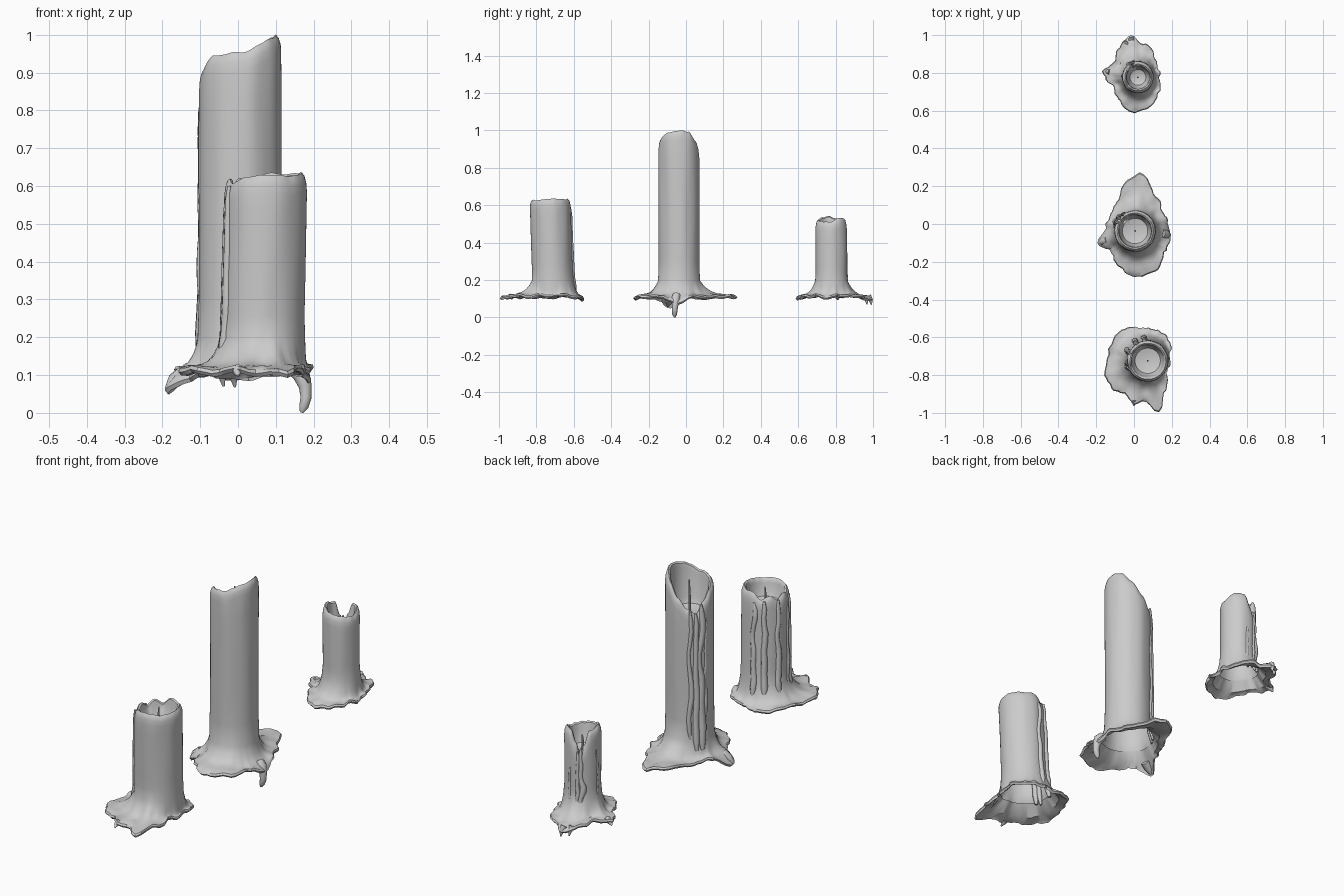
import bpy, bmesh
from math import sin, cos, pi, radians
from mathutils import Vector, noise

N = 80  # segments round each candle


def around(table, deg):
    """Smooth periodic lookup in a list of (degrees, value)."""
    deg %= 360
    t = [(table[-1][0] - 360, table[-1][1])] + table + [(table[0][0] + 360, table[0][1])]
    for (a, va), (b, vb) in zip(t, t[1:]):
        if a <= deg <= b:
            f = (deg - a) / (b - a)
            return va + (vb - va) * f * f * (3 - 2 * f)


def finish(name, bm, angle=35):
    bmesh.ops.recalc_face_normals(bm, faces=bm.faces)
    me = bpy.data.meshes.new(name)
    bm.to_mesh(me)
    bm.free()
    ob = bpy.data.objects.new(name, me)
    bpy.context.collection.objects.link(ob)
    bpy.ops.object.select_all(action='DESELECT')
    ob.select_set(True)
    bpy.context.view_layer.objects.active = ob
    bpy.ops.object.shade_smooth_by_angle(angle=radians(angle))
    return ob


def bridge(bm, rings):
    for a, b in zip(rings, rings[1:]):
        n = len(a)
        for i in range(n):
            bm.faces.new((a[i], a[(i + 1) % n], b[(i + 1) % n], b[i]))


def tube(name, pts, sides=8):
    """Tapered wax run through (x, y, z, radius) points."""
    bm = bmesh.new()
    ps = [Vector(p[:3]) for p in pts]
    rings = []
    for k, p in enumerate(ps):
        d = (ps[min(k + 1, len(ps) - 1)] - ps[max(k - 1, 0)]).normalized()
        u = d.cross(Vector((0.3, 1, 0.1))).normalized()
        v = d.cross(u)
        rings.append([bm.verts.new(p + pts[k][3] * (u * cos(2 * pi * i / sides) + v * sin(2 * pi * i / sides)))
                      for i in range(sides)])
    bridge(bm, rings)
    bm.faces.new(rings[0])
    bm.faces.new(rings[-1])
    return finish(name, bm, 50)


def candle(name, bottom, top, R, rim, floor, skirt, droop, wick_top, runs):
    bottom, top = Vector(bottom), Vector(top)
    z_top = max(v for _, v in rim)

    def axis(z):
        return bottom.lerp(top, max(0, min(1, (z - 0.12) / (z_top - 0.12))))

    def column(deg):
        a = radians(deg)
        zr = around(rim, deg) + 0.006 * noise.noise(Vector((cos(a) * 3, sin(a) * 3, R * 50)))
        out = around(skirt, deg) + 0.012 * noise.noise(Vector((cos(a) * 7, sin(a) * 7, R * 90)))
        dr = around(droop, deg)

        def flare(s):  # top surface of the puddle
            r = R + 0.003 + (out - R) * s
            lump = 0.014 * s * noise.noise(Vector((r * cos(a) * 22, r * sin(a) * 22, R * 70)))
            return r, 0.122 + 0.075 * (1 - s) ** 4 - dr * s ** 3 + lump
        col = []
        # underside of the puddle, then its lip and top
        for s in (0.1, 0.5, 0.85):
            r, z = flare(s)
            col.append((r, z - 0.016))
        r, z = flare(1)
        col += [(r - 0.006, z - 0.017), (r + 0.002, z - 0.008)]
        col += [flare(s) for s in (0.97, 0.82, 0.65, 0.48, 0.33, 0.2, 0.1, 0)]
        # wall with faint vertical unevenness
        for k in range(1, 9):
            z = 0.21 + (zr - 0.05 - 0.21) * k / 8
            col.append((R + 0.003 * noise.noise(Vector((cos(a) * 2, sin(a) * 2, z * 3 + R * 40))), z))
        # rounded rim and melted cup
        col += [(R - 0.002, zr - 0.025), (R - 0.007, zr - 0.008), (R - 0.014, zr), (R - 0.021, zr - 0.006),
                (R - 0.025, zr - 0.022), (R - 0.03, min(floor + 0.03, zr - 0.03)),
                (R - 0.042, floor + 0.003), (R * 0.3, floor - 0.006)]
        return [(r * cos(a) + axis(z).x, r * sin(a) + axis(z).y, z) for r, z in col]

    bm = bmesh.new()
    cols = [column(360 * i / N) for i in range(N)]
    rings = [[bm.verts.new(p) for p in row] for row in zip(*cols)]
    bridge(bm, rings)
    bm.faces.new(rings[-1])
    finish(name, bm)

    # wick
    c = axis(floor)
    tube(name + "_wick", [(c.x, c.y, floor - 0.01, 0.005), (c.x, c.y, (floor + wick_top) / 2, 0.005),
                          (c.x + 0.003, c.y, wick_top, 0.003)], 6)

    # wax runs down the wall: (angle, top z, bottom z, thickness)
    for j, (deg, z1, z0, th) in enumerate(runs):
        pts = []
        for k in range(13):
            f = k / 12
            z = z1 + (z0 - z1) * f
            w = noise.noise(Vector((deg, f * 4, j)))
            a = radians(deg + 10 * w)
            r = R - 0.003 + (0.012 * max(0, f - 0.85) / 0.15 if z0 < 0.2 else 0)
            t = th * (0.8 + 0.5 * f + 0.35 * w) * (0.5 if k in (0, 12) else 1)
            pts.append((axis(z).x + r * cos(a), axis(z).y + r * sin(a), z, t))
        tube(f"{name}_wax_run_{j + 1}", pts)


candle("tall_candle", (0.005, -0.037), (0.006, -0.037), 0.109,
       [(0, 1.0), (30, 0.99), (60, 0.95), (90, 0.89), (120, 0.84), (142, 0.81), (165, 0.87),
        (190, 0.91), (225, 0.945), (270, 0.955), (320, 0.985)], 0.79,
       [(0, .18), (30, .175), (60, .21), (84, .305), (98, .27), (120, .18), (145, .15), (180, .155),
        (197, .205), (220, .165), (245, .2), (270, .24), (300, .235), (325, .19)],
       [(0, .03), (25, 0), (85, .0), (170, .01), (197, .055), (225, .01), (330, .005)],
       0.94,
       [(140, .82, .15, .013), (154, .86, .15, .015), (166, .80, .3, .010), (126, .84, .2, .010)])

candle("front_candle", (0.064, -0.71), (0.074, -0.727), 0.109,
       [(0, .635), (40, .63), (90, .635), (112, .605), (135, .62), (158, .60), (180, .62),
        (205, .605), (240, .625), (280, .632), (320, .625)], 0.545,
       [(0, .122), (45, .155), (90, .155), (135, .195), (180, .2), (205, .235), (225, .24), (240, .215),
        (255, .245), (268, .225), (284, .292), (298, .2), (330, .125)],
       [(0, .0), (90, .012), (180, 0), (250, .005), (284, .005), (330, 0)],
       0.625,
       [(204, .60, .14, .012), (192, .57, .13, .009), (158, .60, .14, .013),
        (122, .60, .14, .013), (96, .59, .14, .012)])

candle("back_candle", (0.02, 0.778), (0.021, 0.776), 0.084,
       [(0, .51), (40, .535), (75, .53), (100, .47), (114, .40), (128, .46), (150, .53), (190, .54),
        (225, .535), (265, .52), (310, .515)], 0.42,
       [(0, .11), (45, .125), (70, .17), (85, .18), (99, .222), (110, .2), (125, .175), (145, .145), (160, .16),
        (171, .19), (182, .165), (200, .13), (225, .15), (260, .18), (290, .17), (325, .135)],
       [(0, .01), (45, 0), (70, 0), (99, .02), (125, 0), (171, .0), (225, 0), (270, .012), (320, 0)],
       0.48,
       [(108, .43, .13, .009), (120, .45, .13, .011), (175, .45, .2, .006), (80, .36, .13, .007)])

# drips hanging below the puddle edges
hanging = {
    "tall_right_drip": [(.15, -.05, .118, .022), (.168, -.055, .10, .024), (.178, -.058, .07, .018),
                        (.18, -.06, .04, .015), (.174, -.061, .017, .013), (.168, -.06, .001, .005)],
    "tall_left_drip": [(-.14, -.085, .105, .022), (-.168, -.093, .085, .02), (-.188, -.097, .062, .007)],
    "back_drip_1": [(-.015, .975, .115, .015), (-.012, .987, .095, .011), (-.008, .992, .068, .003)],
    "back_drip_2": [(-.045, .955, .115, .014), (-.042, .965, .095, .01), (-.038, .968, .07, .003)],
    "back_left_drip": [(-.13, .805, .12, .014), (-.15, .81, .108, .012), (-.163, .812, .095, .004)],
    "front_drip": [(.0, -.93, .115, .015), (-.002, -.945, .108, .011), (0, -.962, .098, .003)],
}
for label, path in hanging.items():
    tube(label, path, 10)
